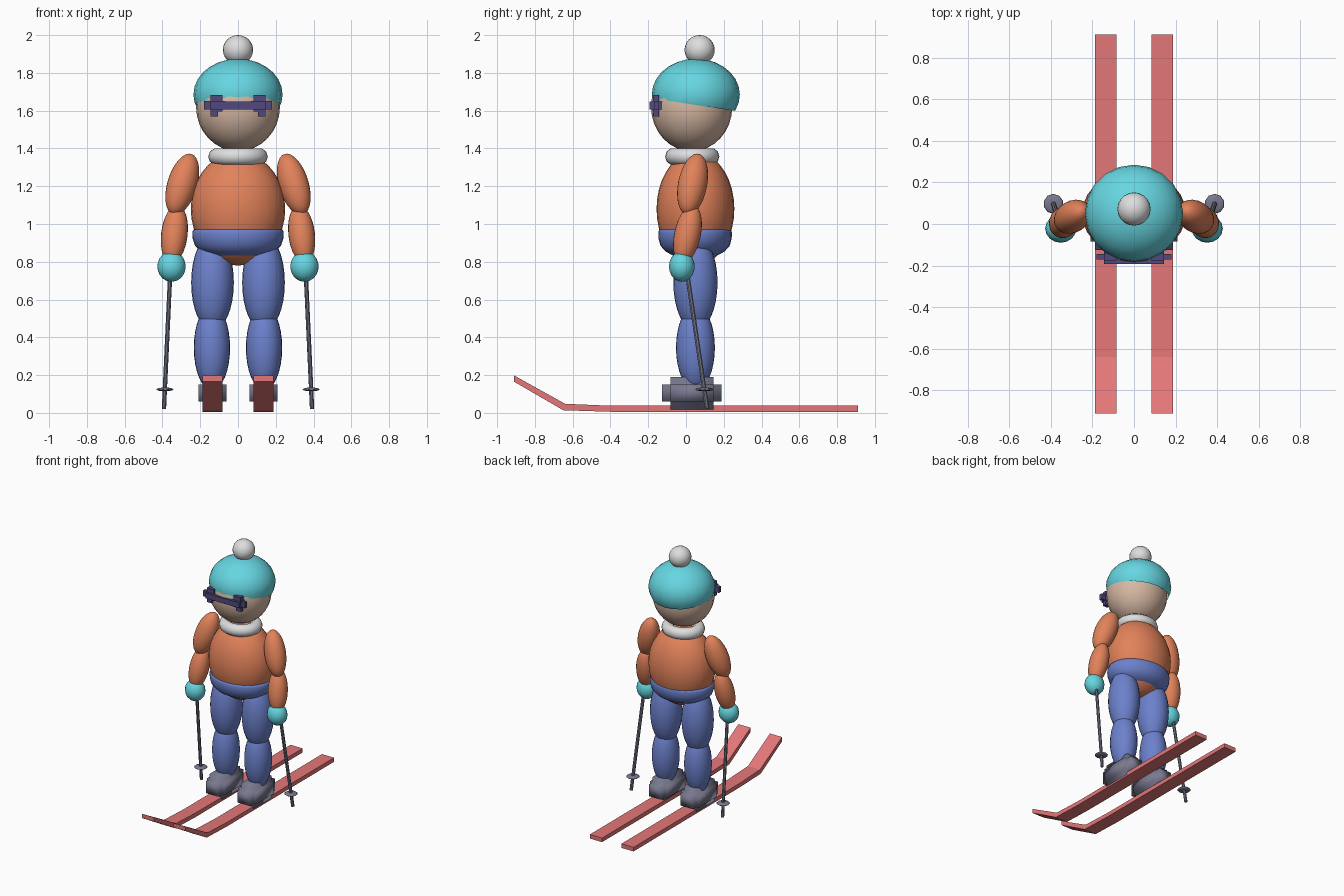
import bpy, bmesh, math
from mathutils import Vector, Matrix

if "Cube" in bpy.data.objects:
    bpy.data.objects.remove(bpy.data.objects["Cube"])


def paint(name, r, g, b):
    m = bpy.data.materials.new(name)
    lin = [((c / 255 + 0.055) / 1.055) ** 2.4 for c in (r, g, b)]
    m.diffuse_color = (*lin, 1)
    m.use_nodes = True
    m.node_tree.nodes["Principled BSDF"].inputs["Base Color"].default_value = m.diffuse_color
    return m


TEAL = paint("teal knit", 102, 214, 225)
ORANGE = paint("orange jacket", 226, 130, 90)
BLUE = paint("blue trousers", 108, 129, 204)
WHITE = paint("white wool", 222, 222, 222)
SKIN = paint("skin", 214, 184, 163)
RED = paint("ski red", 228, 119, 120)
GREY = paint("boot grey", 121, 121, 143)
PURPLE = paint("goggle purple", 80, 73, 124)


def finish(name, bm, mat, smooth=True):
    bmesh.ops.recalc_face_normals(bm, faces=bm.faces)
    me = bpy.data.meshes.new(name)
    for f in bm.faces:
        f.smooth = smooth
    bm.to_mesh(me)
    bm.free()
    me.materials.append(mat)
    ob = bpy.data.objects.new(name, me)
    bpy.context.collection.objects.link(ob)
    return ob


def ellipsoid_mesh(c, r, axis=(0, 0, 1), seg=24, rings=16):
    bm = bmesh.new()
    rot = Vector(axis).to_track_quat('Z', 'Y').to_matrix().to_4x4()
    if tuple(axis) == (0, 0, 1):
        rot = Matrix.Identity(4)
    bmesh.ops.create_uvsphere(bm, u_segments=seg, v_segments=rings, radius=1,
                              matrix=Matrix.Translation(c) @ rot @ Matrix.Diagonal((*r, 1)))
    return bm


def ellipsoid(name, c, r, mat, **kw):
    return finish(name, ellipsoid_mesh(c, r, **kw), mat)


def add_box(bm, x, y, z):
    lo, hi = zip(x, y, z)
    lo, hi = Vector(lo), Vector(hi)
    bmesh.ops.create_cube(bm, size=1, matrix=Matrix.Translation((lo + hi) / 2)
                          @ Matrix.Diagonal((*(hi - lo), 1)))


def lathe(name, profile, c, scale_y, mat, seg=28, closed=False):
    """Spin (radius, z) points into rings, squashed along y."""
    bm = bmesh.new()
    rings = [[bm.verts.new((c[0] + r * math.cos(2 * math.pi * i / seg),
                            c[1] + r * scale_y * math.sin(2 * math.pi * i / seg), c[2] + z))
              for i in range(seg)] for r, z in profile]
    pairs = list(zip(rings, rings[1:])) + ([(rings[-1], rings[0])] if closed else [])
    for a, b in pairs:
        for i in range(seg):
            j = (i + 1) % seg
            bm.faces.new((a[i], a[j], b[j], b[i]))
    return finish(name, bm, mat)


def rod(name, a, b, rad, mat, seg=8):
    a, b = Vector(a), Vector(b)
    bm = bmesh.new()
    rot = (b - a).to_track_quat('Z', 'Y').to_matrix().to_4x4()
    bmesh.ops.create_cone(bm, cap_ends=True, segments=seg, radius1=rad, radius2=rad,
                          depth=(b - a).length, matrix=Matrix.Translation((a + b) / 2) @ rot)
    return finish(name, bm, mat, False)


def stepped_block(name, c, core, step, mat):
    """Box with every face pushed outward, leaving notched edges."""
    bm = bmesh.new()
    bmesh.ops.create_cube(bm, size=2, matrix=Matrix.Translation(c) @ Matrix.Diagonal((*core, 1)))
    bm.normal_update()
    out = bmesh.ops.extrude_discrete_faces(bm, faces=bm.faces[:])["faces"]
    for f in out:
        f.normal_update()
        n = f.normal.copy()
        d = Vector((n.x * step[0], n.y * step[1], n.z * step[2]))
        bmesh.ops.translate(bm, verts=f.verts[:], vec=d)
    return finish(name, bm, mat)


# torso, trouser waist and collar
ellipsoid("jacket_body", (0, 0.05, 1.08), (0.25, 0.206, 0.30), ORANGE, seg=28, rings=18)
lathe("trouser_waist", [(0.215, 0.97), (0.236, 0.972), (0.242, 0.955), (0.241, 0.925),
                        (0.228, 0.885), (0.195, 0.855), (0.15, 0.835), (0.125, 0.83)],
      (0, 0.048, 0), 0.805, BLUE)
lathe("collar", [(0.112 + 0.046 * math.cos(t * math.pi / 5), 0.045 * math.sin(t * math.pi / 5))
                 for t in range(10)], (0, 0.033, 1.357), 0.91, WHITE, closed=True)

# head
ellipsoid("head", (0, 0.03, 1.62), (0.222, 0.215, 0.235), SKIN)

# hat: dome cut on a slope, lower at the back
hat = ellipsoid_mesh((0, 0.052, 1.685), (0.236, 0.233, 0.19), seg=20, rings=14)
bmesh.ops.bisect_plane(hat, geom=hat.verts[:] + hat.edges[:] + hat.faces[:],
                       plane_co=(0, -0.18, 1.665), plane_no=(0, 0.15, 1), clear_inner=True)
finish("hat", hat, TEAL)
ellipsoid("pompom", (0, 0.072, 1.922), (0.08, 0.08, 0.078), WHITE, seg=20, rings=12)

# goggles: cross bars with two taller lens frames
bm = bmesh.new()
add_box(bm, (-0.18, 0.18), (-0.17, -0.145), (1.605, 1.65))
add_box(bm, (-0.145, 0.145), (-0.192, -0.125), (1.607, 1.648))
for s in (-1, 1):
    add_box(bm, sorted((s * 0.083, s * 0.145)), (-0.175, -0.142), (1.595, 1.682))
    add_box(bm, sorted((s * 0.105, s * 0.145)), (-0.173, -0.144), (1.57, 1.60))
finish("goggles", bm, PURPLE, False)

for s, side in ((-1, "left"), (1, "right")):
    # leg
    ellipsoid(side + "_thigh", (s * 0.135, 0.05, 0.69), (0.113, 0.117, 0.255), BLUE)
    ellipsoid(side + "_shin", (s * 0.138, 0.05, 0.345), (0.096, 0.103, 0.225), BLUE)
    # boot
    stepped_block(side + "_boot", (s * 0.135, 0.031, 0.105), (0.052, 0.114, 0.046),
                  (0.022, 0.043, 0.04), GREY)
    # arm
    ellipsoid(side + "_upper_arm", (s * 0.295, 0.035, 1.21), (0.076, 0.08, 0.17), ORANGE,
              axis=(-s * 0.085, 0.055, 0.28))
    ellipsoid(side + "_forearm", (s * 0.337, 0.008, 0.945), (0.07, 0.07, 0.16), ORANGE,
              axis=(-s * 0.03, 0.055, 0.26))
    ellipsoid(side + "_mitten", (s * 0.352, -0.022, 0.775), (0.075, 0.068, 0.081), TEAL,
              seg=16, rings=10)
    # pole with basket
    top, tip = Vector((s * 0.357, 0.0, 0.78)), Vector((s * 0.392, 0.112, 0.022))
    rod(side + "_pole", top, tip, 0.012, GREY)
    mid = top.lerp(tip, 0.865)
    ellipsoid(side + "_pole_basket", mid, (0.048, 0.048, 0.01), GREY, seg=10, rings=6)
    # ski: side profile swept across its width
    upper = [(-0.91, 0.198), (-0.64, 0.048), (-0.4, 0.038), (0.91, 0.038)]
    lower = [(0.91, 0.006), (-0.4, 0.006), (-0.65, 0.014), (-0.91, 0.165)]
    bm = bmesh.new()
    a, b = ([bm.verts.new((s * x, y, z)) for y, z in upper + lower] for x in (0.083, 0.187))
    for i in range(8):
        j = (i + 1) % 8
        bm.faces.new((a[i], a[j], b[j], b[i]))
    for ring in (a, b):
        for i in range(3):
            bm.faces.new((ring[i], ring[i + 1], ring[6 - i], ring[7 - i]))
    finish(side + "_ski", bm, RED, False)
